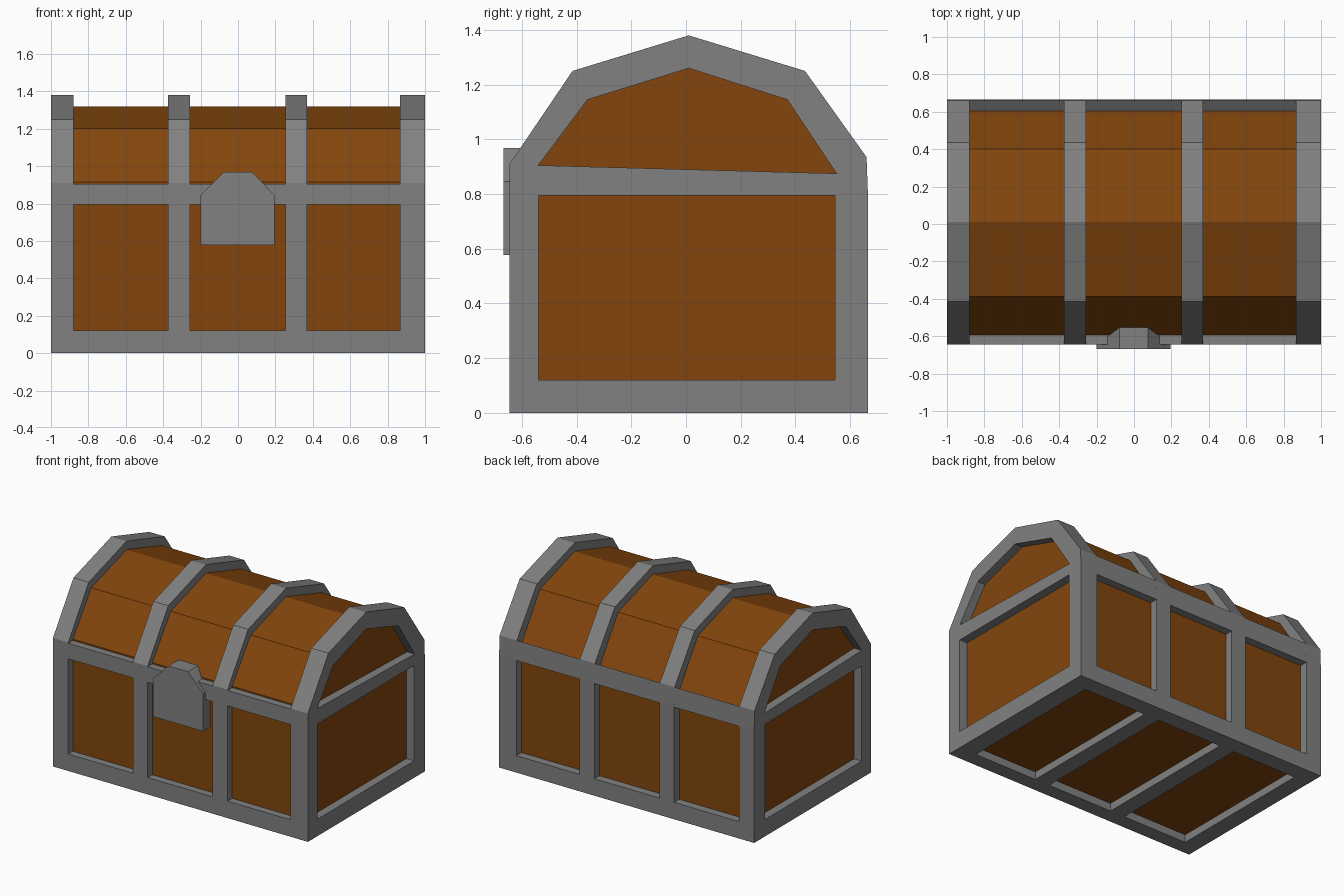
import bpy, bmesh

if "Cube" in bpy.data.objects:
    bpy.data.objects.remove(bpy.data.objects["Cube"])


def material(name, rgb):
    m = bpy.data.materials.new(name)
    m.diffuse_color = (*rgb, 1)
    m.use_nodes = True
    m.node_tree.nodes["Principled BSDF"].inputs["Base Color"].default_value = m.diffuse_color
    return m


WOOD = material("brown_wood", (0.225, 0.060, 0.004))
IRON = material("grey_iron", (0.22, 0.22, 0.22))


def finish(bm, name, mat):
    bmesh.ops.recalc_face_normals(bm, faces=bm.faces)
    me = bpy.data.meshes.new(name)
    bm.to_mesh(me)
    bm.free()
    me.materials.append(mat)
    ob = bpy.data.objects.new(name, me)
    bpy.context.collection.objects.link(ob)
    return ob


def prism(name, pts, a, b, mat, axis="x"):
    """Extrude a closed profile from a to b along x (y,z points) or y (x,z points)."""
    place = (lambda p, t: (t, p[0], p[1])) if axis == "x" else (lambda p, t: (p[0], t, p[1]))
    bm = bmesh.new()
    r0 = [bm.verts.new(place(p, a)) for p in pts]
    r1 = [bm.verts.new(place(p, b)) for p in pts]
    bm.faces.new(r0)
    bm.faces.new(r1)
    n = len(pts)
    for i in range(n):
        j = (i + 1) % n
        bm.faces.new((r0[i], r0[j], r1[j], r1[i]))
    return finish(bm, name, mat)


def hoop(name, outer, inner, x0, x1, mat):
    """Closed band between two profiles, extruded along x."""
    bm = bmesh.new()
    rings = [[bm.verts.new((x, y, z)) for y, z in prof]
             for prof, x in ((outer, x0), (outer, x1), (inner, x1), (inner, x0))]
    n = len(outer)
    for k in range(4):
        a, b = rings[k], rings[(k + 1) % 4]
        for i in range(n):
            j = (i + 1) % n
            bm.faces.new((a[i], a[j], b[j], b[i]))
    return finish(bm, name, mat)


# cross-sections of the chest (y, z)
outer = [(-.645, 0), (.665, 0), (.665, .8), (.66, .935), (.435, 1.25),
         (.01, 1.38), (-.415, 1.25), (-.645, .91)]
inner = [(-.54, .12), (.545, .12), (.545, .8), (.55, .875), (.37, 1.145),
         (.01, 1.26), (-.36, 1.145), (-.54, .905)]
wood = [(-.593, .055), (.608, .055), (.608, .89), (.40, 1.2),
        (.01, 1.32), (-.387, 1.2), (-.593, .915)]

# wooden body and lid
prism("wooden_body", wood, -.94, .94, WOOD)

# iron hoops: two ends and two middle bands
for name, x0, x1 in (("left_end_frame", -1, -.88), ("left_band", -.373, -.257),
                     ("right_band", .253, .37), ("right_end_frame", .865, 1)):
    hoop(name, outer, inner, x0, x1, IRON)

# cross bars on both ends
bar = [(-.54, .795), (.545, .795), (.55, .875), (-.54, .905)]
prism("left_cross_bar", bar, -1, -.9, IRON)
prism("right_cross_bar", bar, .9, 1, IRON)

# long rails between the end frames
rails = {
    "front_bottom_rail": [(-.645, 0), (-.54, 0), (-.54, .12), (-.645, .12)],
    "back_bottom_rail": [(.545, 0), (.665, 0), (.665, .12), (.545, .12)],
    "front_middle_rail": [(-.645, .795), (-.54, .795), (-.54, .905), (-.645, .905)],
    "back_middle_rail": [(.545, .795), (.665, .795), (.66, .935), (.55, .86)],
}
for name, pts in rails.items():
    prism(name, pts, -.88, .865, IRON)

# latch plate on the front
latch = [(-.2, .577), (.195, .577), (.195, .845), (.075, .968), (-.078, .968), (-.2, .845)]
prism("latch", latch, -.668, -.53, IRON, axis="y")
